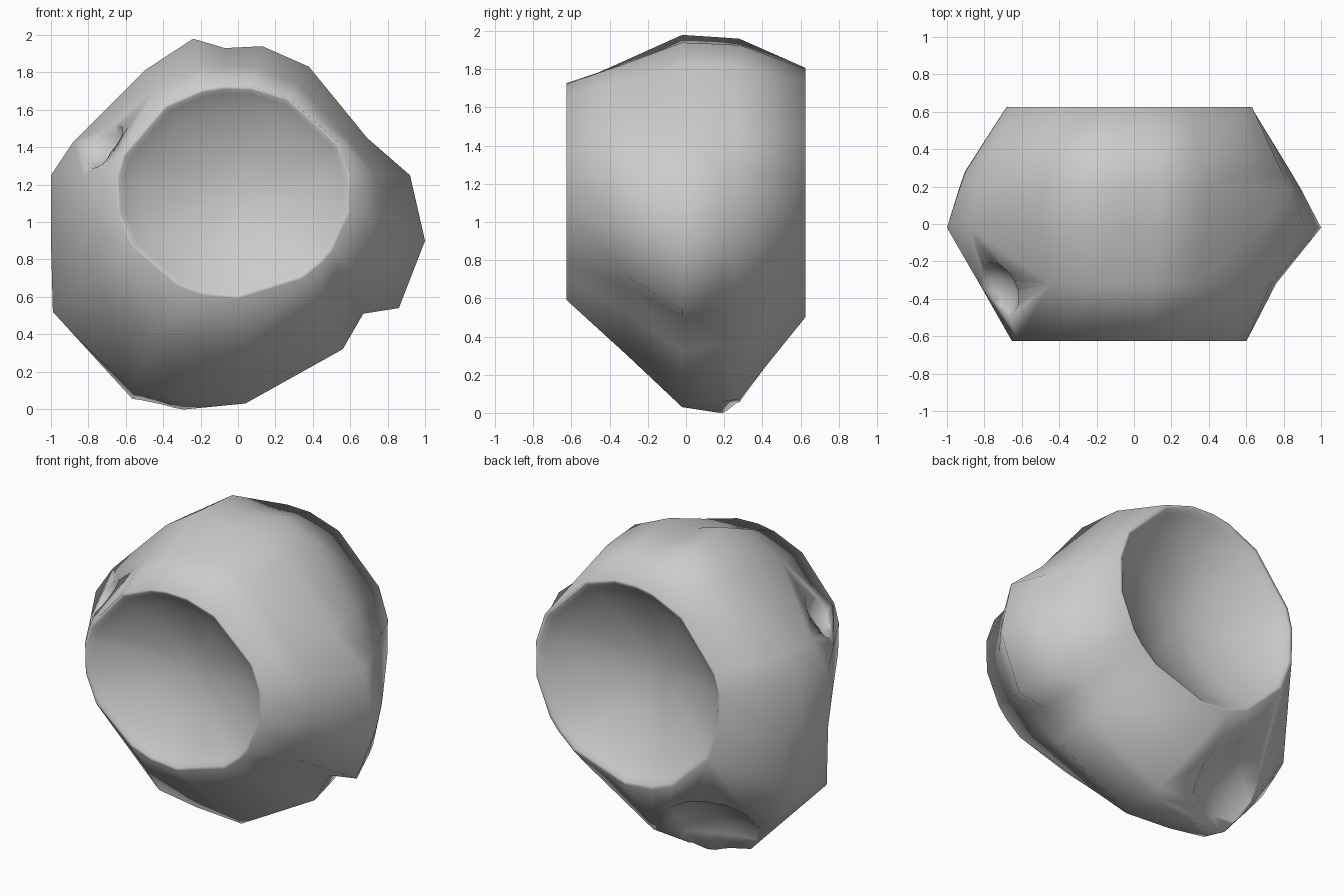
import bpy, bmesh, math
from mathutils import Vector

if "Cube" in bpy.data.objects:
    bpy.data.objects.remove(bpy.data.objects["Cube"])

# Widest cross-section (x, z), clockwise seen from the front
OUTLINE = [(-0.24, 1.98), (-0.07, 1.93), (0.13, 1.94), (0.38, 1.83), (0.69, 1.45),
           (0.92, 1.25), (1.0, 0.9), (0.86, 0.54), (0.67, 0.51), (0.56, 0.32),
           (0.04, 0.03), (-0.28, 0.05), (-0.55, 0.09), (-0.99, 0.52), (-1.0, 0.9),
           (-1.0, 1.25), (-0.88, 1.43), (-0.5, 1.81)]
ANGLES = [math.atan2(z - 1.1, x) for x, z in OUTLINE]


def oval(rx, rz, cz, k=1.0):
    return [(-0.025 + k * rx * math.cos(a), cz + k * rz * math.sin(a)) for a in ANGLES]


def blend(rim, weight):
    out = []
    for (x0, z0), (x1, z1), a in zip(rim, OUTLINE, ANGLES):
        w = weight(a)
        out.append((x0 + (x1 - x0) * w, z0 + (z1 - z0) * w))
    return out


# Extra swelling along the lip of the underside crater
def lip(a, amount):
    return amount if -2.4 < a < -1.6 else 0


FRONT = (0.635, 0.57, 1.16)
BACK = (0.665, 0.655, 1.155)


# Bowl rings from the centre out to a softened rim
def bowl(rim, y, depth, sign):
    rings = []
    for k in (0.12, 0.35, 0.6, 0.8, 0.93):
        rings.append((y - sign * (depth * (1 - (k / 0.98) ** 2) + 0.005), oval(*rim, k)))
    rings.append((y - sign * 0.005, oval(*rim, 0.97)))
    return rings


# Rock body: loft from front bowl over the outside into the back bowl
sections = bowl(FRONT, -0.625, 0.2, -1)
sections += [(-0.625, oval(*FRONT)),
             (-0.32, blend(oval(*FRONT), lambda a: 0.5 - 0.1 * max(0, math.cos(a)))),
             (-0.02, OUTLINE),
             (0.19, blend(oval(*BACK), lambda a: 0.65 + 0.29 * abs(math.sin(a))
                          + 0.1 * max(0, -math.cos(a)) ** 4 + lip(a, 0.18))),
             (0.28, blend(oval(*BACK), lambda a: 0.48 + 0.43 * abs(math.sin(a))
                          + 0.15 * max(0, -math.cos(a)) ** 4 + lip(a, 0.1))),
             (0.625, oval(*BACK))]
sections += reversed(bowl(BACK, 0.625, 0.24, 1))

bm = bmesh.new()
rings = [[bm.verts.new((x, y, z)) for x, z in pts] for y, pts in sections]
n = len(OUTLINE)
for a, b in zip(rings, rings[1:]):
    for i in range(n):
        j = (i + 1) % n
        bm.faces.new((a[i], a[j], b[j], b[i]))
bm.faces.new(rings[0])
bm.faces.new(rings[-1][::-1])
bmesh.ops.recalc_face_normals(bm, faces=bm.faces)
mesh = bpy.data.meshes.new("rock_body")
bm.to_mesh(mesh)
bm.free()
rock = bpy.data.objects.new("rock_body", mesh)
bpy.context.collection.objects.link(rock)


# Small craters cut with low-poly spheres
def crater(name, rim_centre, normal, r, depth):
    radius = (r * r + depth * depth) / (2 * depth)
    centre = Vector(rim_centre) + Vector(normal).normalized() * (radius - depth)
    bpy.ops.mesh.primitive_ico_sphere_add(subdivisions=3, radius=radius, location=centre)
    cutter = bpy.context.object
    cutter.name = name + "_cutter"
    mod = rock.modifiers.new(name, 'BOOLEAN')
    mod.operation = 'DIFFERENCE'
    mod.solver = 'EXACT'
    mod.object = cutter
    bpy.context.view_layer.objects.active = rock
    bpy.ops.object.modifier_apply(modifier=name)
    bpy.data.objects.remove(cutter)


crater("upper_left_crater", (-0.72, -0.33, 1.42), (-0.7, -0.5, 0.45), 0.15, 0.08)
crater("underside_crater", (-0.43, 0.41, 0.25), (-0.33, 0.65, -0.7), 0.35, 0.14)

bpy.ops.object.select_all(action='DESELECT')
rock.select_set(True)
bpy.context.view_layer.objects.active = rock
bpy.ops.object.shade_smooth_by_angle(angle=math.radians(100))
